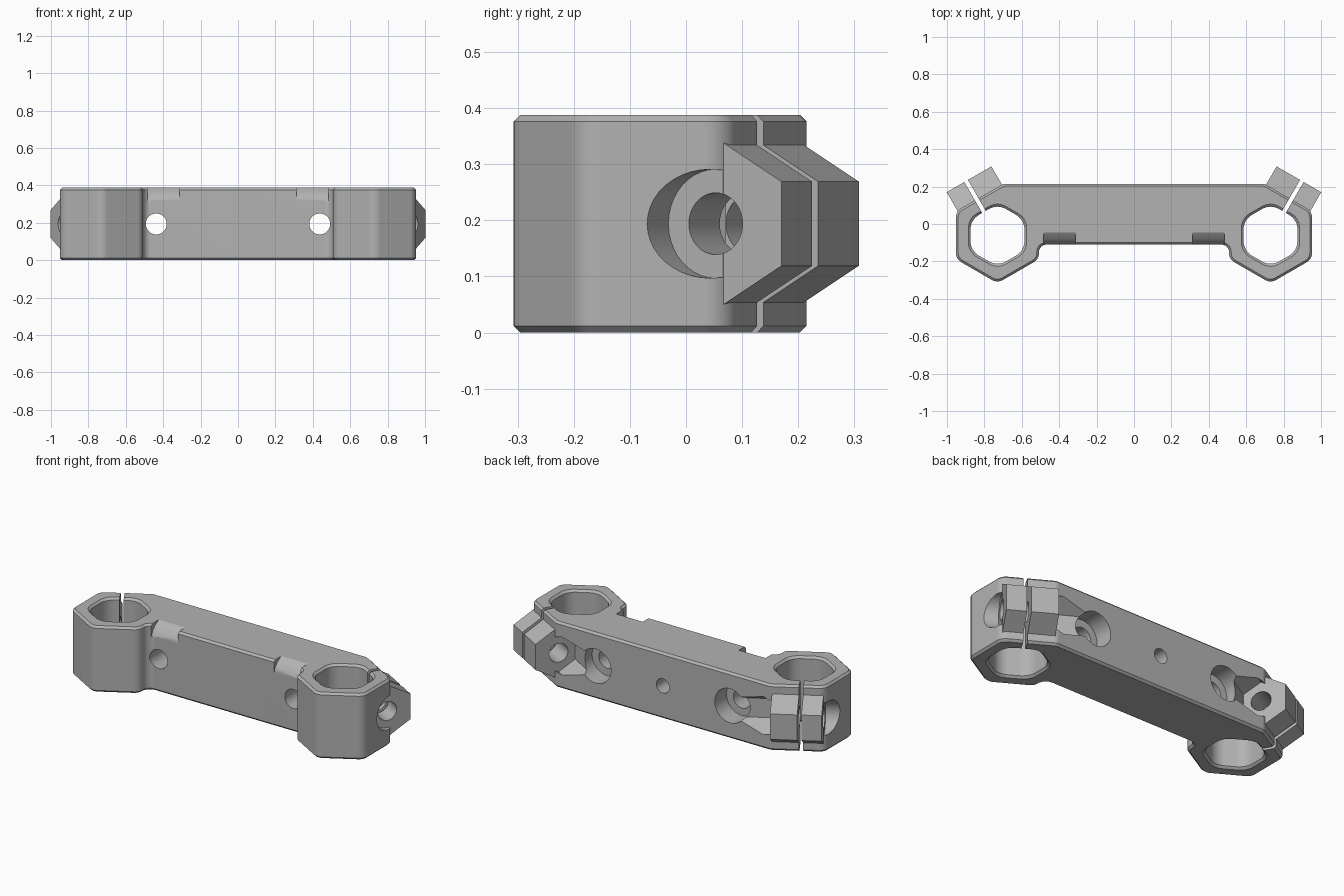
import bpy, bmesh
from math import sin, cos, pi, tan, radians
from mathutils import Vector

if "Cube" in bpy.data.objects:
    bpy.data.objects.remove(bpy.data.objects["Cube"])

HEIGHT, MID, CHAMFER = 0.388, 0.194, 0.012
RING_X, RING_Y = 0.73, -0.06
RING_FLAT, BORE_FLAT = 0.222, 0.144        # centre-to-flat distances
EAR_IN, EAR_OUT, SCREW_T = 0.156, -0.12, 0.20
FRONT, BACK = -0.11, 0.215

grey = bpy.data.materials.new("grey_metal")
grey.use_nodes = True
colour = (0.45, 0.45, 0.45, 1)
grey.diffuse_color = colour
grey.node_tree.nodes["Principled BSDF"].inputs["Base Color"].default_value = colour


def loft(name, rings):
    """Closed solid through matching loops of points."""
    bm = bmesh.new()
    loops = [[bm.verts.new(p) for p in ring] for ring in rings]
    n = len(loops[0])
    for low, high in zip(loops, loops[1:]):
        for i in range(n):
            j = (i + 1) % n
            bm.faces.new((low[i], low[j], high[j], high[i]))
    bm.faces.new(loops[0][::-1])
    bm.faces.new(loops[-1])
    if bm.calc_volume(signed=True) < 0:
        bmesh.ops.reverse_faces(bm, faces=bm.faces[:])
    mesh = bpy.data.meshes.new(name)
    bm.to_mesh(mesh)
    bm.free()
    mesh.materials.append(grey)
    obj = bpy.data.objects.new(name, mesh)
    bpy.context.collection.objects.link(obj)
    return obj


def rounded(corners, segments=8):
    """Fillet each (x, y, radius) corner of a loop."""
    out = []
    for i, (x, y, r) in enumerate(corners):
        p = Vector((x, y))
        if not r:
            out.append(p)
            continue
        a = (Vector(corners[i - 1][:2]) - p).normalized()
        b = (Vector(corners[(i + 1) % len(corners)][:2]) - p).normalized()
        half = a.angle(b) / 2
        centre = p + (a + b).normalized() * (r / sin(half))
        start = p + a * (r / tan(half)) - centre
        end = p + b * (r / tan(half)) - centre
        sweep = pi - 2 * half
        for k in range(segments + 1):
            u = k / segments
            out.append(centre + (start * sin((1 - u) * sweep) + end * sin(u * sweep)) / sin(sweep))
    return out


def inset(points, distance):
    """Shrink a counter-clockwise loop evenly."""
    out = []
    for i, p in enumerate(points):
        a = (p - points[i - 1]).normalized()
        b = (points[(i + 1) % len(points)] - p).normalized()
        normal = Vector((-a.y - b.y, a.x + b.x)).normalized()
        out.append(p + normal * (distance / normal.dot(Vector((-a.y, a.x)))))
    return out


def hexagon(flat, radius):
    size = flat / cos(pi / 6)
    return rounded([(size * cos(radians(a)), size * sin(radians(a)), radius)
                    for a in range(30, 390, 60)])


def circle(radius, sides=40):
    return [(radius * cos(2 * pi * i / sides), radius * sin(2 * pi * i / sides))
            for i in range(sides)]


def combine(target, tool, operation):
    bpy.context.view_layer.objects.active = target
    mod = target.modifiers.new(operation, 'BOOLEAN')
    mod.operation, mod.object, mod.solver = operation, tool, 'EXACT'
    bpy.ops.object.modifier_apply(modifier=mod.name)
    bpy.data.objects.remove(tool)


def cut(target, rings):
    combine(target, loft("cutter", rings), 'DIFFERENCE')


def bore_y(target, x, radius, y0, y1):
    cut(target, [[(x + a, y, MID + b) for a, b in circle(radius)] for y in (y0, y1)])


# Plate with a hexagonal clamp ring at each end, mirrored from one half outline
size = RING_FLAT / cos(pi / 6)
left, right = RING_X - RING_FLAT, RING_X + RING_FLAT
corner_x = RING_X - (BACK - RING_Y - size) / tan(pi / 6)
half_outline = rounded([
    (0, FRONT, 0),
    (left, FRONT, 0.04),
    (left, RING_Y - size / 2, 0.055),
    (RING_X, RING_Y - size, 0.06),
    (right, RING_Y - size / 2, 0.06),
    (right, RING_Y + size / 2, 0.06),
    (corner_x, BACK, 0.05),
    (0, BACK, 0)])
outline = half_outline + [Vector((-p.x, p.y)) for p in reversed(half_outline[1:-1])]
rim = inset(outline, CHAMFER)
bracket = loft("clamp_bracket", [[(p.x, p.y, z) for p in loop] for loop, z in (
    (rim, 0), (outline, CHAMFER), (outline, HEIGHT - CHAMFER), (rim, HEIGHT))])

for side in (1, -1):
    def place(s, t, z):
        """Clamp frame: s along the clamp screw, t out from the ring centre."""
        x = RING_X + t * sin(pi / 6) - s * cos(pi / 6)
        y = RING_Y + t * cos(pi / 6) + s * sin(pi / 6)
        return (side * x, y, z)

    def along_screw(section, s0, s1):
        return [[place(s, t, MID + z) for t, z in section] for s in (s0, s1)]

    # Tapered clamp ears
    base, tip, tip_half = 0.16, 0.335, 0.075
    base_half = tip_half + (tip - base) * tan(pi / 6)
    ear = [(base, -base_half), (tip, -tip_half), (tip, tip_half), (base, base_half)]
    combine(bracket, loft("ear", along_screw(ear, EAR_OUT, EAR_IN)), 'UNION')

    # Hexagonal bore with chamfered rims
    levels = [(-0.01, CHAMFER + 0.01), (CHAMFER, 0),
              (HEIGHT - CHAMFER, 0), (HEIGHT + 0.01, CHAMFER + 0.01)]
    cut(bracket, [[(side * (RING_X + p.x), RING_Y + p.y, z)
                   for p in hexagon(BORE_FLAT + grow, 0.09)] for z, grow in levels])

    # Slit between the ears
    slit = [(0.05, -0.3), (0.5, -0.3), (0.5, 0.3), (0.05, 0.3)]
    cut(bracket, along_screw(slit, -0.011, 0.011))

    # Clamp screw hole, round head seat, hexagonal access pocket
    cut(bracket, along_screw([(SCREW_T + a, b) for a, b in circle(0.055)], -0.4, 0.3))
    cut(bracket, along_screw([(SCREW_T + a, b) for a, b in circle(0.097)],
                             -0.4, EAR_OUT - 0.001))
    pocket = [(SCREW_T + 0.112 * cos(radians(a)), 0.112 * sin(radians(a)))
              for a in range(30, 390, 60)]
    cut(bracket, along_screw(pocket, EAR_IN + 0.001, 0.6))

    # Mounting hole with a counterbore at the back
    bore_y(bracket, side * 0.437, 0.056, -0.5, 0.5)
    bore_y(bracket, side * 0.437, 0.1, BACK - 0.11, 0.5)

    # Relief in the top front edge
    relief = [(-0.043, HEIGHT + 0.001), (-0.078, 0.366), (-0.1, 0.342),
              (FRONT - 0.001, 0.315), (-0.2, 0.315), (-0.2, 0.5), (-0.043, 0.5)]
    cut(bracket, [[(side * x, y, z) for y, z in relief] for x in (0.312, 0.485)])

# Blind hole in the middle of the back
bore_y(bracket, 0, 0.042, 0.0, 0.5)

# Smooth fillets and bores, crisp edges
bpy.ops.object.select_all(action='DESELECT')
bracket.select_set(True)
bpy.context.view_layer.objects.active = bracket
bpy.ops.object.shade_smooth_by_angle(angle=radians(25))
weighted = bracket.modifiers.new("even_shading", 'WEIGHTED_NORMAL')
weighted.keep_sharp = True
